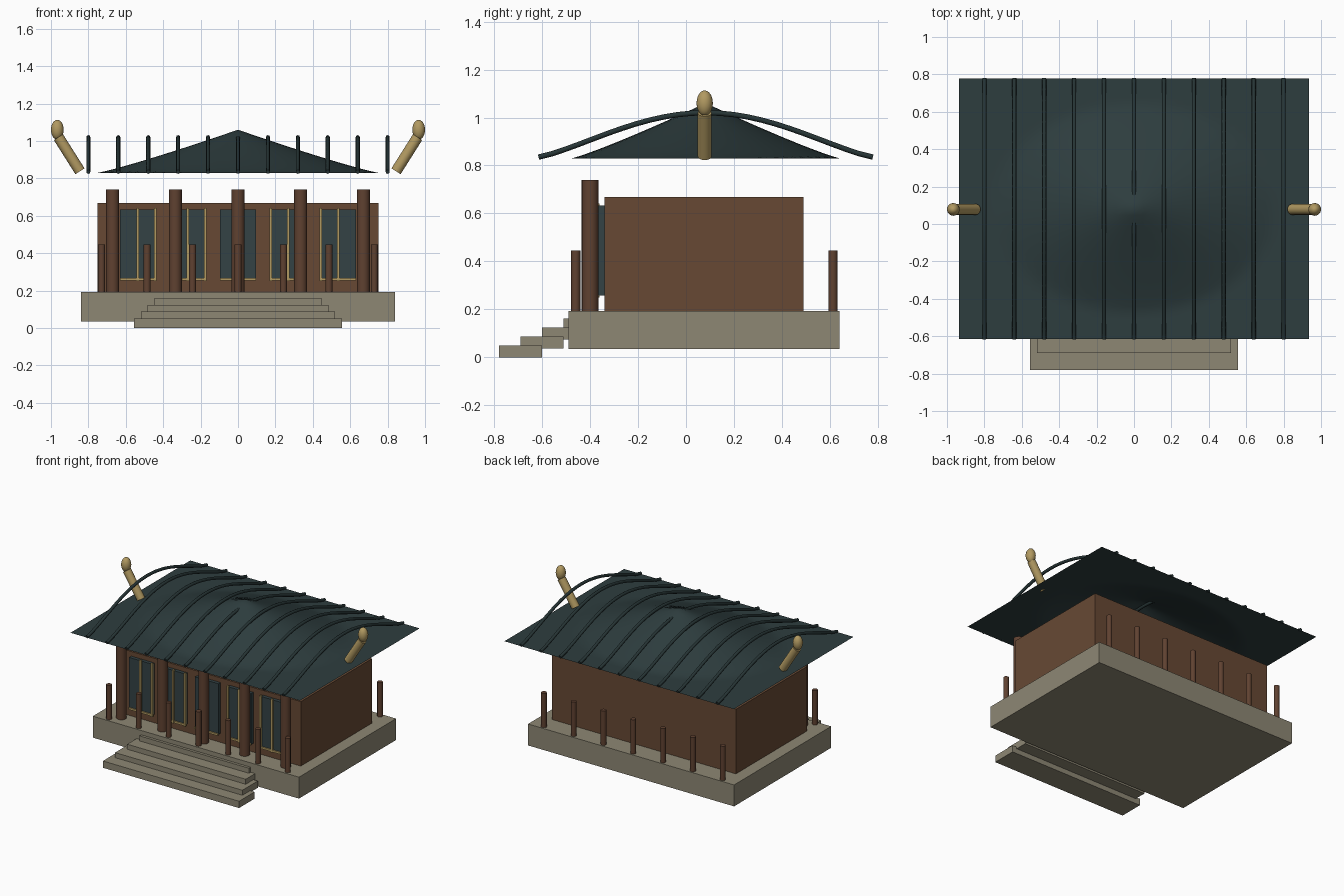
import bpy, bmesh, math
from mathutils import Vector

if "Cube" in bpy.data.objects:
    bpy.data.objects.remove(bpy.data.objects["Cube"])


def material(name, rgb):
    m = bpy.data.materials.new(name)
    m.diffuse_color = (*rgb, 1)
    m.use_nodes = True
    m.node_tree.nodes["Principled BSDF"].inputs["Base Color"].default_value = m.diffuse_color
    return m


STONE = material("stone", (0.27, 0.245, 0.175))
WOOD = material("wall_wood", (0.135, 0.066, 0.034))
POST = material("post_wood", (0.115, 0.053, 0.03))
TILE = material("roof_tile", (0.027, 0.047, 0.049))
RIDGE = material("roof_rib", (0.02, 0.036, 0.037))
GLASS = material("window_panel", (0.033, 0.055, 0.06))
GOLD = material("gold", (0.44, 0.32, 0.12))


def finish(bm, name, mat, smooth=False):
    me = bpy.data.meshes.new(name)
    bm.to_mesh(me)
    bm.free()
    me.materials.append(mat)
    ob = bpy.data.objects.new(name, me)
    bpy.context.collection.objects.link(ob)
    if smooth:
        bpy.context.view_layer.objects.active = ob
        ob.select_set(True)
        bpy.ops.object.shade_smooth_by_angle(angle=math.radians(40))
        ob.select_set(False)
    return ob


def box(name, x0, x1, y0, y1, z0, z1, mat):
    bm = bmesh.new()
    bmesh.ops.create_cube(bm, size=1)
    for v in bm.verts:
        v.co = (x0 + (v.co.x + .5) * (x1 - x0),
                y0 + (v.co.y + .5) * (y1 - y0),
                z0 + (v.co.z + .5) * (z1 - z0))
    return finish(bm, name, mat)


def rod(name, a, b, r, mat, sides=16):
    a, b = Vector(a), Vector(b)
    bm = bmesh.new()
    bmesh.ops.create_cone(bm, cap_ends=True, segments=sides, radius1=r,
                          radius2=r, depth=(b - a).length)
    ob = finish(bm, name, mat, True)
    ob.location = (a + b) / 2
    ob.rotation_euler = (b - a).to_track_quat('Z', 'Y').to_euler()
    return ob


# Stone platform and overlapping steps
box("platform", -.84, .84, -.49, .64, .035, .193, STONE)
for i in range(4):
    w, y, z = .555 - .036 * i, -.78 + .09 * i, .037 * i
    box("step", -w, w, y, y + .18, z, z + .05, STONE)

# Hall
box("hall_walls", -.75, .75, -.34, .49, .193, .668, WOOD)

# Front columns
for i in range(-2, 3):
    rod("column", (.335 * i, -.4, .193), (.335 * i, -.4, .74), .035, POST, 20)

# Short railing posts, front and back
for y in (-.46, .613):
    for i in range(-3, 4):
        rod("railing_post", (.243 * i, y, .193), (.243 * i, y, .446), .019, POST, 12)

# Window panels with gold bars
for i in range(-2, 3):
    c = .268 * i
    box("window_panel", c - .095, c + .095, -.365, -.33, .258, .634, GLASS)
    box("window_sill", c - .095, c + .095, -.374, -.36, .254, .268, GOLD)
    side = (i > 0) - (i < 0)
    for x in {c, c - .093 * side}:
        box("window_bar", x - .007, x + .007, -.376, -.36, .25, .642, GOLD)

# Roof sheet: flat eaves rising to a soft central peak
HX, HY, CY, EAVE = .935, .697, .082, .83
bm = bmesh.new()
bmesh.ops.create_grid(bm, x_segments=40, y_segments=40, size=1)
for v in bm.verts:
    d = max(0, 1 - math.hypot(v.co.x, v.co.y) / .8)
    v.co = (v.co.x * HX, CY + v.co.y * HY, EAVE + .23 * d ** 1.12)
finish(bm, "roof", TILE, True)

# Arched ribs over the roof
N = 24
for i in range(-5, 6):
    cu = bpy.data.curves.new("roof_rib", 'CURVE')
    cu.dimensions = '3D'
    cu.bevel_depth = .011
    cu.bevel_resolution = 2
    cu.use_fill_caps = True
    sp = cu.splines.new('POLY')
    sp.points.add(N)
    for k, p in enumerate(sp.points):
        t = 2 * k / N - 1
        p.co = (.16 * i, CY + t * HY, EAVE + .005 + .185 * math.cos(t * math.pi / 2) ** 1.25, 1)
    cu.materials.append(RIDGE)
    bpy.context.collection.objects.link(bpy.data.objects.new("roof_rib", cu))

# Slanted gold finials at both roof ends
for s in (-1, 1):
    rod("finial_shaft", (s * .845, CY - .004, .838), (s * .96, CY - .004, 1.02), .029, GOLD)
    bm = bmesh.new()
    bmesh.ops.create_uvsphere(bm, u_segments=20, v_segments=12, radius=1)
    for v in bm.verts:
        v.co = (s * .966 + v.co.x * .034, CY - .004 + v.co.y * .034, 1.06 + v.co.z * .053)
    finish(bm, "finial_head", GOLD, True)
